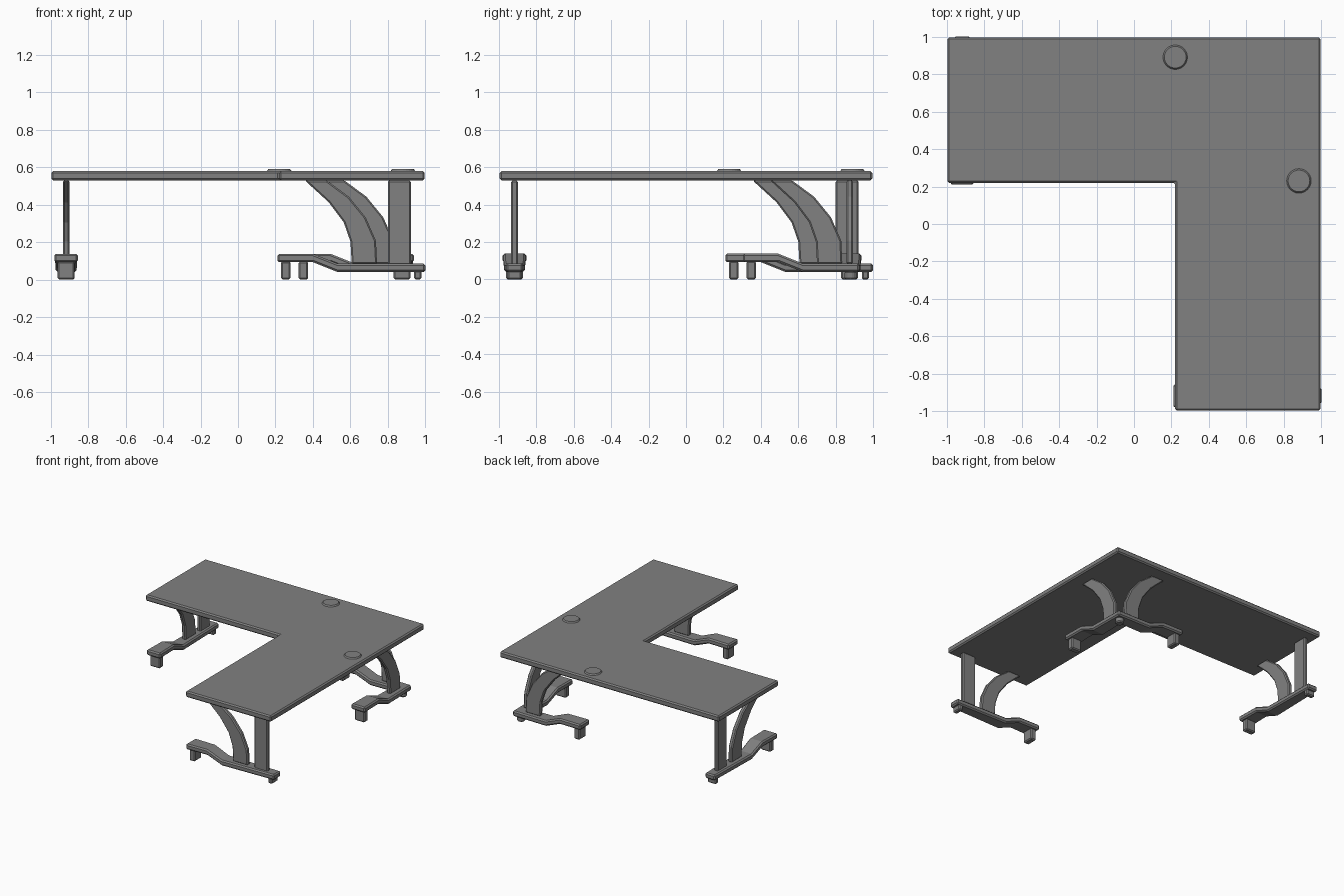
import bpy
import bmesh
from mathutils import Matrix, Vector

if "Cube" in bpy.data.objects:
    bpy.data.objects.remove(bpy.data.objects["Cube"], do_unlink=True)

grey = bpy.data.materials.new("mid_grey")
grey.use_nodes = True
grey.diffuse_color = (0.22, 0.22, 0.22, 1)
grey.node_tree.nodes["Principled BSDF"].inputs["Base Color"].default_value = grey.diffuse_color


def finish(name, bm, matrix=Matrix(), bevel=0.01):
    """Turn a bmesh into a chamfered, flat-shaded object."""
    bm.transform(matrix)
    bmesh.ops.recalc_face_normals(bm, faces=bm.faces)
    mesh = bpy.data.meshes.new(name)
    bm.to_mesh(mesh)
    bm.free()
    mesh.materials.append(grey)
    obj = bpy.data.objects.new(name, mesh)
    bpy.context.collection.objects.link(obj)
    if bevel:
        mod = obj.modifiers.new("chamfer", "BEVEL")
        mod.width = bevel
        mod.segments = 1
        mod.limit_method = "ANGLE"
        mod.angle_limit = 0.6
    return obj


def extrude(points, vector):
    """Solid made by sweeping a closed outline along a vector."""
    bm = bmesh.new()
    face = bm.faces.new([bm.verts.new(p) for p in points])
    geom = bmesh.ops.extrude_face_region(bm, geom=[face])["geom"]
    moved = [g for g in geom if isinstance(g, bmesh.types.BMVert)]
    bmesh.ops.translate(bm, verts=moved, vec=vector)
    return bm


def plate(name, outline, thickness, matrix, bevel=0.008):
    """Upright plate: outline in (length, height), centred across its width."""
    pts = [(u, -thickness / 2, z) for u, z in outline]
    return finish(name, extrude(pts, Vector((0, thickness, 0))), matrix, bevel)


def box(name, u, width, z, matrix):
    outline = [(u[0], z[0]), (u[1], z[0]), (u[1], z[1]), (u[0], z[1])]
    return plate(name, outline, width, matrix)


def beam(name, end, back_width, matrix):
    """Cranked floor beam, wider at its raised front end."""
    top = [(0.21, 0.145), (0.40, 0.145), (0.53, 0.093), (end, 0.093)]
    outline = top + [(u, z - 0.045) for u, z in reversed(top)]
    bm = extrude([(u, -0.5, z) for u, z in outline], Vector((0, 1, 0)))
    for v in bm.verts:
        t = (v.co.x - 0.21) / (end - 0.21)
        v.co.y *= 0.127 + (back_width - 0.127) * t
    return finish(name, bm, matrix)


# Curved brace outline
INNER = [(0.356, 0.537), (0.484, 0.42), (0.564, 0.313), (0.60, 0.21), (0.607, 0.09)]
OUTER = [(0.473, 0.537), (0.591, 0.45), (0.681, 0.34), (0.736, 0.215), (0.742, 0.09)]
BRACE = INNER + OUTER[::-1]


def leg_arm(name, matrix, end, back_width):
    beam(name + "_floor_beam", end, back_width, matrix)
    plate(name + "_curved_brace", BRACE, 0.035, matrix)
    box(name + "_front_pad", (0.23, 0.28), 0.09, (0.008, 0.105), matrix)


# L-shaped desktop
E, N = 0.996, 0.22
outline = [(-E, E), (-E, N), (N, N), (N, -E), (E, -E), (E, E)]
finish("desktop", extrude([(x, y, 0.537) for x, y in outline], Vector((0, 0, 0.05))))

# Cable port covers
for name, x, y in (("back_cable_cover", 0.22, 0.89), ("side_cable_cover", 0.88, 0.23)):
    bm = bmesh.new()
    bmesh.ops.create_cone(bm, cap_ends=True, segments=24, radius1=0.07,
                          radius2=0.058, depth=0.016)
    finish(name, bm, Matrix.Translation((x, y, 0.589)), 0)

# Swapping x and y mirrors every leg across the desk's diagonal
swap = Matrix(((0, 1, 0, 0), (1, 0, 0, 0), (0, 0, 1, 0), (0, 0, 0, 1)))

# End legs, each with a post and a small rear pad
for name, mirror in (("front_leg", Matrix()), ("right_leg", swap)):
    m = mirror @ Matrix.Translation((0, -0.917, 0))
    leg_arm(name, m, 1.0, 0.09)
    box(name + "_post", (0.80, 0.922), 0.035, (0.085, 0.537), m)
    box(name + "_rear_pad", (0.94, 0.978), 0.075, (0.008, 0.055), m)

# Corner leg: two arms meeting under the back corner
for name, mirror in (("corner_leg_back", Matrix()), ("corner_leg_side", swap)):
    m = mirror @ Matrix.Translation((0.094, 0.875, 0))
    leg_arm(name, m, 0.832, 0.105)

bm = bmesh.new()
bmesh.ops.create_cone(bm, cap_ends=True, segments=8, radius1=0.035,
                      radius2=0.035, depth=0.045)
finish("corner_leg_pad", bm, Matrix.Translation((0.88, 0.88, 0.03)), 0.008)

# Drop every part so the lowest pads touch the ground
for obj in bpy.context.collection.objects:
    if obj.type == "MESH" and obj.data.materials and obj.data.materials[0] == grey:
        obj.location.z -= 0.0075
